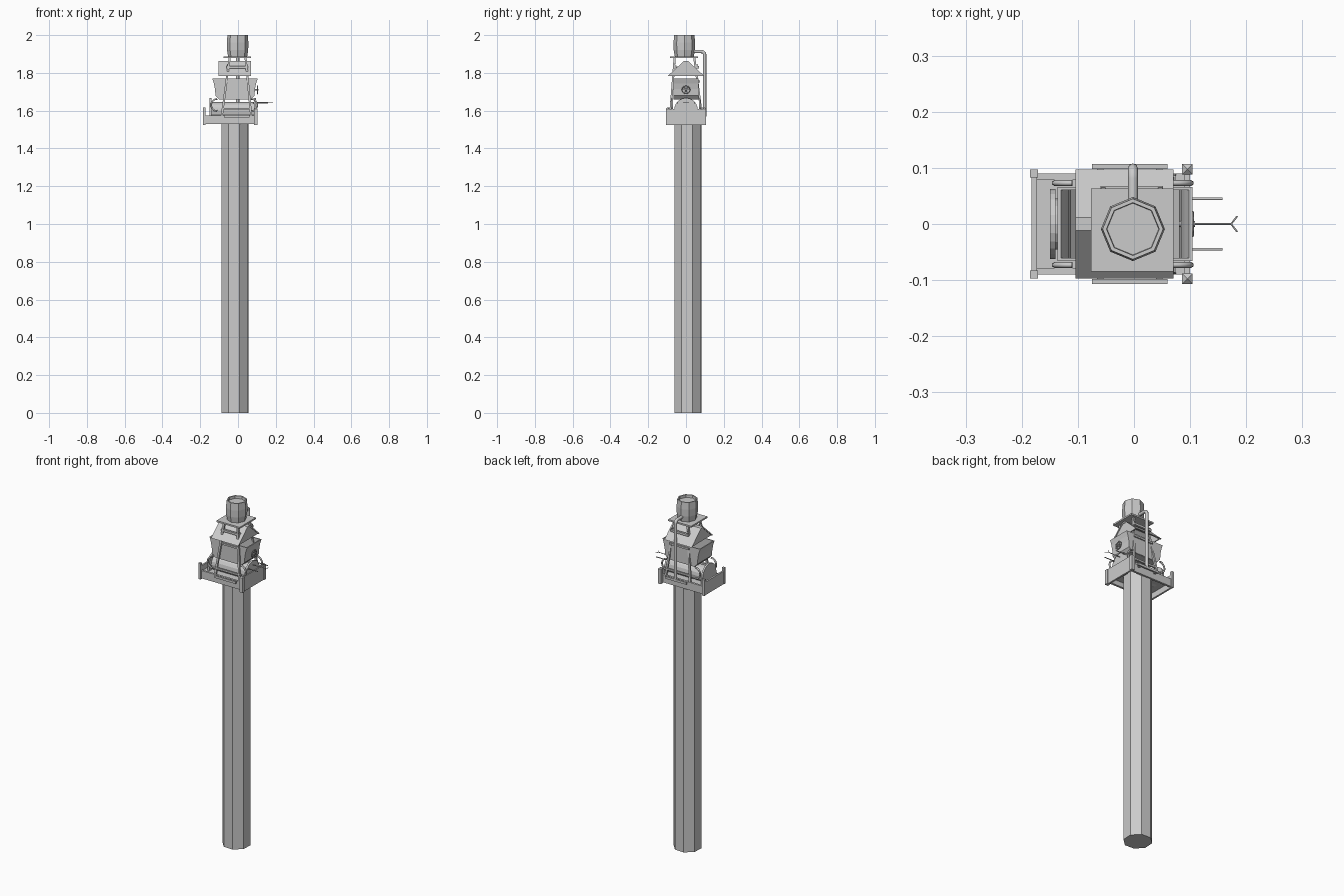
import bpy, bmesh
from math import pi, sin, cos
from mathutils import Vector

if "Cube" in bpy.data.objects:
    bpy.data.objects.remove(bpy.data.objects["Cube"])


def mesh(name, verts, faces):
    me = bpy.data.meshes.new(name)
    me.from_pydata(verts, [], faces)
    bm = bmesh.new()
    bm.from_mesh(me)
    bmesh.ops.recalc_face_normals(bm, faces=bm.faces)
    bm.to_mesh(me)
    bm.free()
    ob = bpy.data.objects.new(name, me)
    bpy.context.collection.objects.link(ob)
    return ob


def box(name, x0, x1, y0, y1, z0, z1):
    v = [(x, y, z) for x in (x0, x1) for y in (y0, y1) for z in (z0, z1)]
    return mesh(name, v, [(0, 1, 3, 2), (4, 6, 7, 5), (0, 4, 5, 1),
                          (2, 3, 7, 6), (0, 2, 6, 4), (1, 5, 7, 3)])


def extrude(name, profile, axis, a, b):
    """Extrude a closed 2D profile: axis x takes (y, z), axis y takes (x, z)."""
    n = len(profile)
    v = [((t, p, q) if axis == 'x' else (p, t, q)) for t in (a, b) for p, q in profile]
    f = [tuple(range(n)), tuple(range(n, 2 * n))]
    f += [(i, (i + 1) % n, n + (i + 1) % n, n + i) for i in range(n)]
    return mesh(name, v, f)


def lathe(name, profile, n, cx, cy, phase=0.0):
    """Faceted turning of (radius, z) pairs, closed at both ends."""
    v = [(cx + r * cos(2 * pi * i / n + phase), cy + r * sin(2 * pi * i / n + phase), z)
         for r, z in profile for i in range(n)]
    f = [tuple(range(n)), tuple(range(len(v) - n, len(v)))]
    f += [(k * n + i, k * n + (i + 1) % n, (k + 1) * n + (i + 1) % n, (k + 1) * n + i)
          for k in range(len(profile) - 1) for i in range(n)]
    return mesh(name, v, f)


def tube(name, pts, r, res=2, closed=False):
    cu = bpy.data.curves.new(name, 'CURVE')
    cu.dimensions = '3D'
    cu.bevel_depth = r
    cu.bevel_resolution = res
    cu.use_fill_caps = True
    s = cu.splines.new('POLY')
    s.points.add(len(pts) - 1)
    for p, c in zip(s.points, pts):
        p.co = (*c, 1)
    s.use_cyclic_u = closed
    ob = bpy.data.objects.new(name, cu)
    bpy.context.collection.objects.link(ob)
    return ob


def strut(name, a, b, w):
    """Square bar between two points."""
    a, b = Vector(a), Vector(b)
    d = (b - a).normalized()
    u = d.cross(Vector((0, 1, 0)) if abs(d.y) < 0.9 else Vector((1, 0, 0))).normalized() * w / 2
    t = d.cross(u.normalized()) * w / 2
    v = [p + i * u + j * t for p in (a, b) for i, j in ((-1, -1), (1, -1), (1, 1), (-1, 1))]
    return mesh(name, v, [(0, 1, 2, 3), (4, 5, 6, 7)] +
                [(i, (i + 1) % 4, 4 + (i + 1) % 4, 4 + i) for i in range(4)])


def arc(cx, cz, r, a0, a1, n):
    return [(cx + r * cos(a0 + (a1 - a0) * i / n), cz + r * sin(a0 + (a1 - a0) * i / n))
            for i in range(n + 1)]


# octagonal column
lathe("column", [(0.076, 0), (0.076, 1.56)], 8, -0.017, 0.01, pi / 8 - 0.05)

# carriage tray: deck, side sills, end boards
box("deck", -0.175, 0.09, -0.087, 0.087, 1.558, 1.57)
for s in (-1, 1):
    ya, yb = sorted((s * 0.078, s * 0.09))
    box("side_sill", -0.175, 0.09, ya, yb, 1.53, 1.575)
    ya, yb = sorted((s * 0.098, s * 0.107))
    box("foot_rail", -0.075, 0.06, ya, yb, 1.565, 1.578)
    for x in (-0.06, 0.045):
        box("rail_bracket", x - 0.006, x + 0.006, min(s * 0.08, s * 0.1),
            max(s * 0.08, s * 0.1), 1.562, 1.572)
    # corner posts with pyramid caps
    lathe("corner_post", [(0.0134, 1.525), (0.0134, 1.61), (0.001, 1.618)],
          4, 0.095, s * 0.0975, pi / 4)
    box("left_post", -0.185, -0.171, min(s * 0.083, s * 0.097),
        max(s * 0.083, s * 0.097), 1.525, 1.618)
box("left_end_board", -0.183, -0.173, -0.097, 0.097, 1.525, 1.60)
box("right_end_board", 0.09, 0.1, -0.1, 0.1, 1.525, 1.61)

# arched end plates and low drum along the deck
for x in (-0.15, 0.085):
    extrude("arch_plate", arc(0, 1.605, 0.062, 0, pi, 12) + [(-0.062, 1.565), (0.062, 1.565)],
            'x', x, x + 0.01)
extrude("low_drum", arc(0, 1.6, 0.045, 0, 2 * pi - pi / 8, 15), 'x', -0.14, 0.086)

# hopper: flared curved ends and side plates
for s in (-1, 1):
    inner = [(0.120, 1.77), (0.112, 1.745), (0.106, 1.715), (0.103, 1.68), (0.085, 1.66)]
    prof = [(-0.016 + s * x, z) for x, z in inner]
    prof += [(-0.016 + s * (x - 0.006), z) for x, z in reversed(inner)]
    extrude("hopper_end", prof, 'y', -0.063, 0.063)
    side = [(-0.016 - x, z) for x, z in inner] + [(-0.016 + x, z) for x, z in reversed(inner)]
    extrude("hopper_side", side, 'y', s * 0.061, s * 0.066)
box("hopper_floor", -0.1, 0.068, -0.063, 0.063, 1.658, 1.666)

# gable roof, open underneath with closed ends
roof = [(-0.097, 1.783), (-0.012, 1.862), (0.012, 1.862), (0.097, 1.783)]
extrude("roof_shell", roof + [(0.088, 1.783), (0.01, 1.854), (-0.01, 1.854), (-0.088, 1.783)],
        'x', -0.104, 0.07)
for x in (-0.1, 0.06):
    extrude("roof_gable", roof, 'x', x, x + 0.006)

# splayed tower legs with cross bars
for sy in (-1, 1):
    for sx in (-1, 1):
        strut("tower_leg", (-0.002 + sx * 0.042, sy * 0.052 - 0.008, 1.88),
              (-0.008 + sx * 0.078, sy * 0.084, 1.57), 0.011)
    for z, w in ((1.755, 0.062), (1.61, 0.08)):
        y = sy * (0.068 if z > 1.7 else 0.081)
        strut("cross_bar", (-0.005 - w, y, z), (-0.005 + w, y, z), 0.01)
    strut("roof_bar", (-0.06, sy * 0.062, 1.83), (0.052, sy * 0.062, 1.83), 0.012)
    for x in (-0.055, 0.047):
        strut("roof_bar_stub", (x, sy * 0.062, 1.845), (x, sy * 0.04, 1.82), 0.008)

# top platform and faceted tank with recessed lid
box("top_platform", -0.077, 0.07, -0.085, 0.063, 1.878, 1.887)
lathe("tank", [(0.05, 1.885), (0.056, 1.92), (0.057, 1.96), (0.054, 2.0),
               (0.047, 2.0), (0.046, 1.985)], 8, -0.002, -0.009)

# down pipe with rounded elbow
bend = arc(0.081, 1.895, 0.018, pi / 2, 0, 5)
tube("down_pipe", [(-0.002, 0.03, 1.913)] + [(-0.002, y, z) for y, z in bend]
     + [(-0.002, 0.099, 1.57)], 0.009)

# levers and forked rod at the right end
for y in (-0.045, 0.045):
    tube("lever", [(0.08, y, 1.64), (0.158, y, 1.64)], 0.0025, 1)
tube("fork_rod", [(0.08, 0, 1.645), (0.174, 0, 1.645)], 0.0018, 1)
for s in (-1, 1):
    tube("fork_tine", [(0.173, 0, 1.645), (0.184, s * 0.014, 1.645)], 0.0015, 1)

# hand wheel on the right face
ring = [(0.104, y, z) for y, z in arc(0, 1.71, 0.021, 0, 2 * pi * 11 / 12, 11)]
tube("hand_wheel", ring, 0.0028, 1, True)
for i in range(3):
    c, s = 0.021 * cos(i * pi / 3), 0.021 * sin(i * pi / 3)
    tube("wheel_spoke", [(0.104, -c, 1.71 - s), (0.104, c, 1.71 + s)], 0.002, 1)
tube("wheel_hub", [(0.08, 0, 1.71), (0.109, 0, 1.71)], 0.005, 1)

# looped hoses at both ends of the drum
for sy in (-1, 1):
    for cx, a0, a1 in ((-0.11, pi / 2, 3 * pi / 2), (0.07, pi / 2, -pi / 2)):
        tube("hose", [(x, sy * 0.073, z) for x, z in arc(cx, 1.63, 0.032, a0, a1, 10)], 0.005, 1)
